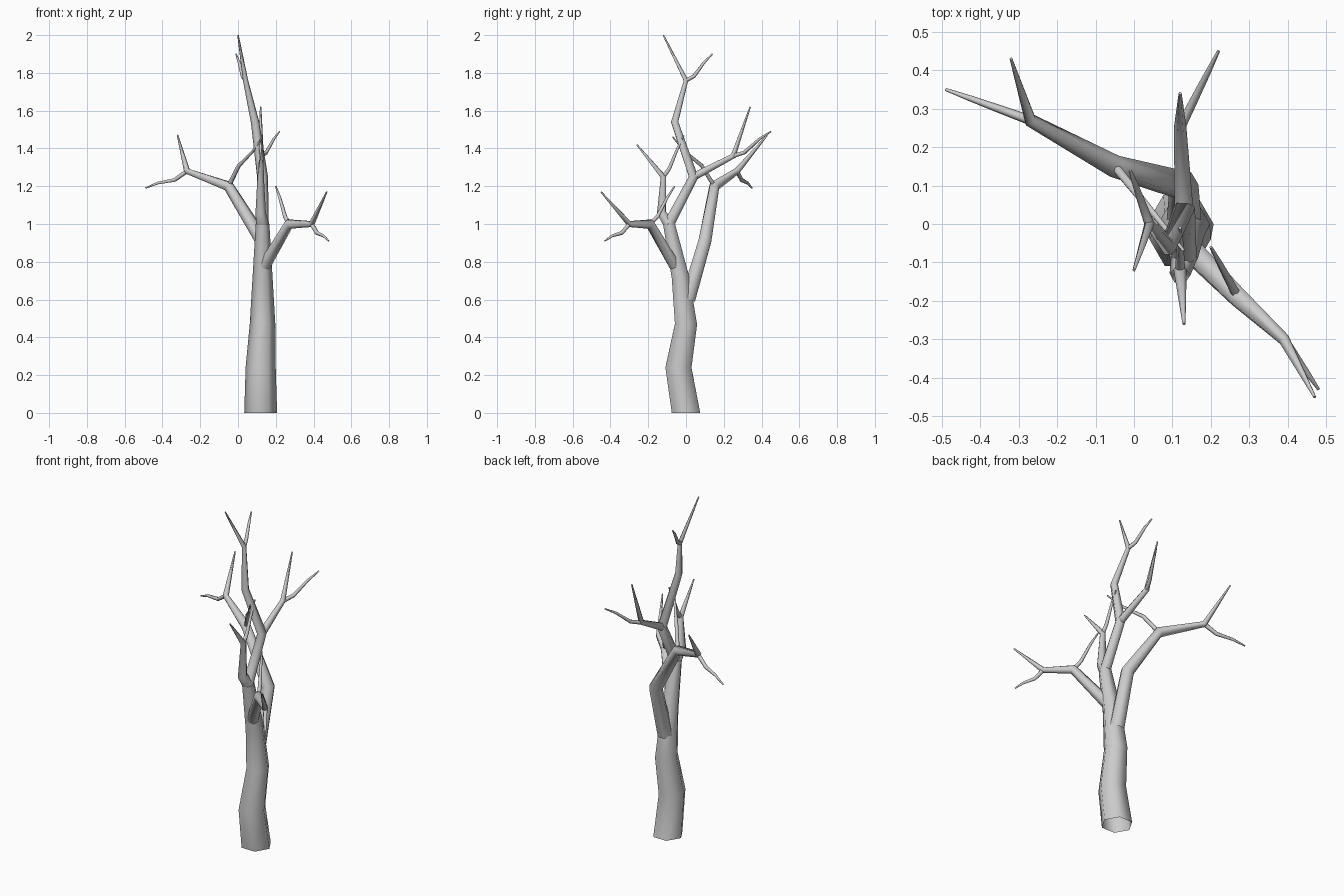
import bpy
import bmesh
from math import cos, sin, tau
from mathutils import Vector

default_cube = bpy.data.objects.get("Cube")
if default_cube:
    bpy.data.objects.remove(default_cube, do_unlink=True)

bark = bpy.data.materials.new("grey_bark")
bark.use_nodes = True
grey = (.6, .6, .6, 1)
bark.diffuse_color = grey
bark.node_tree.nodes["Principled BSDF"].inputs["Base Color"].default_value = grey

SIDES = 6
TIP_RADIUS = .004


def ring_around(bm, centre, along, side, radius):
    """One six-sided cross-section, square to the direction of growth."""
    other = along.cross(side)
    ring = []
    for step in range(SIDES):
        angle = tau * step / SIDES
        offset = side * cos(angle) + other * sin(angle)
        ring.append(bm.verts.new(centre + offset * radius))
    return ring


def limb(name, path, thick, thin=TIP_RADIUS, upright=False):
    """Smooth tapered tube along a path, open at the root and closed at the tip."""
    points = [Vector(point) for point in path]
    last = len(points) - 1
    side = Vector((1, 0, 0))
    bm = bmesh.new()
    rings = []
    for index, point in enumerate(points):
        before = (point - points[max(index - 1, 0)]).normalized()
        after = (points[min(index + 1, last)] - point).normalized()
        along = (before + after).normalized()
        if upright and index == 0:
            along = Vector((0, 0, 1))
        side = (side - along * side.dot(along)).normalized()
        radius = thick + (thin - thick) * (index / last) ** 1.4
        rings.append(ring_around(bm, point, along, side, radius))
    for lower, upper in zip(rings, rings[1:]):
        for step in range(SIDES):
            following = (step + 1) % SIDES
            face = bm.faces.new((lower[step], lower[following], upper[following], upper[step]))
            face.smooth = True
    bm.faces.new(rings[-1])

    mesh = bpy.data.meshes.new(name)
    bm.to_mesh(mesh)
    bm.free()
    mesh.materials.append(bark)
    bpy.context.collection.objects.link(bpy.data.objects.new(name, mesh))


def twig(name, fork, tip, sag=.02):
    """Thin crooked shoot from a fork, dipping by the sag before it reaches its tip."""
    start, end = Vector(fork), Vector(tip)
    dip = Vector((0, 0, -sag))
    path = [start, start.lerp(end, .3) + dip, start.lerp(end, .7), end]
    limb(name, path, thick=.013)


# Forks shared by neighbouring parts
crown = (.13, -.09, 1)
leader_elbow = (.13, .04, 1.25)
leader_fork = (.04, 0, 1.76)
right_elbow = (-.05, .15, 1.2)
right_fork = (-.27, .27, 1.28)
left_elbow = (.27, -.19, 1)
left_fork = (.39, -.3, 1)
rear_fork = (.12, .25, 1.36)
front_fork = (.12, -.12, 1.25)

# Trunk and the tall leader above it
limb("trunk", [(.12, 0, 0), (.12, -.04, .24), (.13, 0, .47), (.13, -.03, .72), crown],
     thick=.087, thin=.036, upright=True)
limb("leader", [crown, leader_elbow, (.09, -.06, 1.54), leader_fork, (0, -.12, 2)], thick=.033)
twig("leader_twig", leader_fork, (-.01, .14, 1.9))

# Long branch reaching to the right and back
limb("right_branch", [(.13, .01, .6), (.13, .1, .91), right_elbow, right_fork, (-.32, .43, 1.47)],
     thick=.045)
twig("right_inner_twig", right_elbow, (.13, -.07, 1.46), sag=-.03)
twig("right_outer_twig", right_fork, (-.49, .35, 1.19))

# Branch reaching to the left and forward
limb("left_branch", [(.14, -.06, .78), left_elbow, left_fork, (.47, -.45, 1.17)], thick=.034)
twig("left_inner_twig", left_elbow, (.2, -.06, 1.2))
twig("left_outer_twig", left_fork, (.48, -.43, .91))

# Upper branch growing backward from the leader
limb("rear_branch", [leader_elbow, rear_fork, (.12, .34, 1.62)], thick=.024)
twig("rear_twig", rear_fork, (.22, .45, 1.49))

# Upper branch growing forward from the crown
limb("front_branch", [crown, (.12, -.13, 1.06), front_fork, (.13, -.26, 1.42)], thick=.034)
twig("front_twig", front_fork, (.12, -.01, 1.47))
